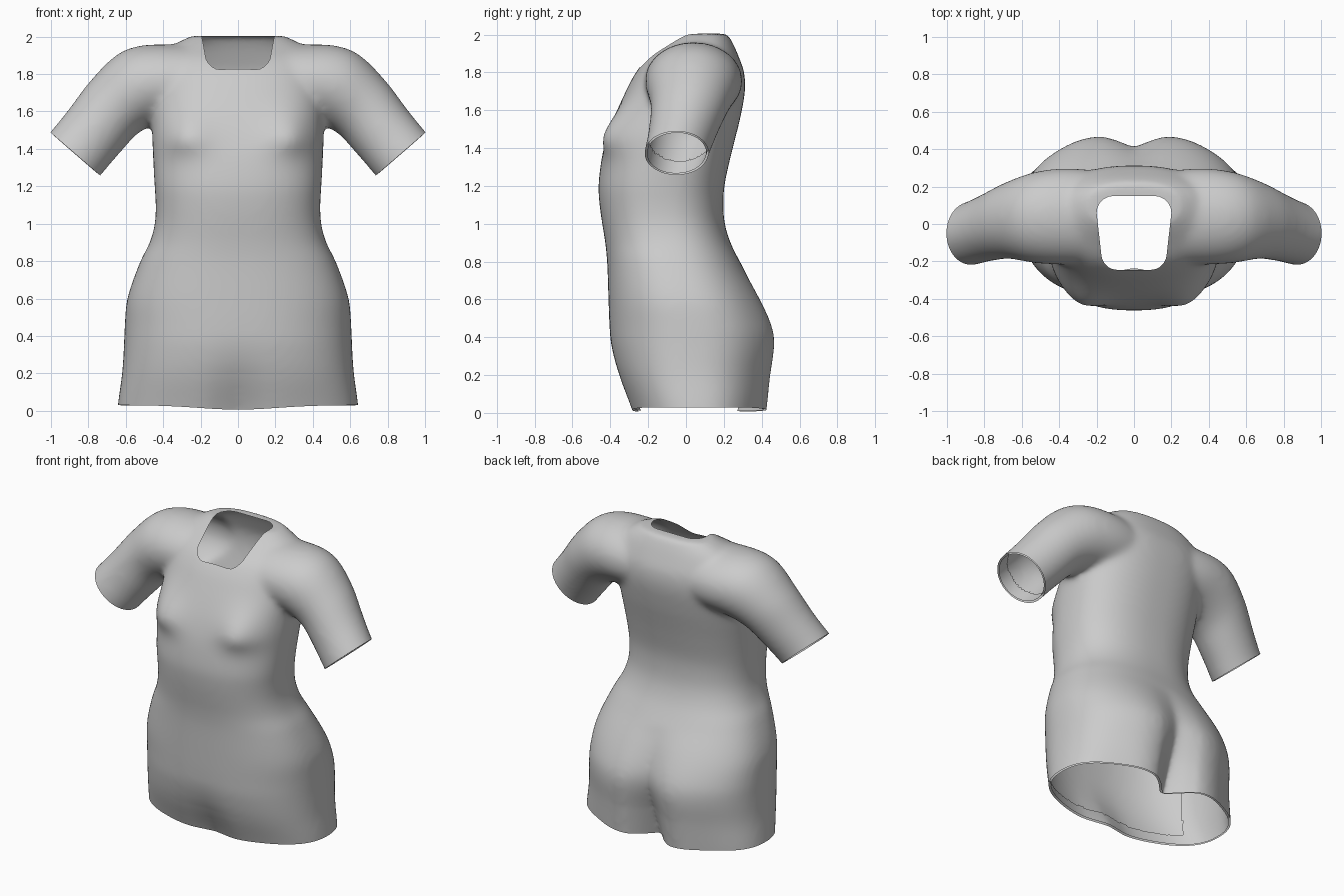
import bpy, bmesh
from math import sin, cos, pi, exp, radians, copysign
from mathutils import Vector

if "Cube" in bpy.data.objects:
    bpy.data.objects.remove(bpy.data.objects["Cube"])

N = 64


def gauss(v, c, s):
    return exp(-((v - c) / s) ** 2)


def resample(rows, steps, knots):
    """Smooth curve through number rows, spaced by the knots."""
    n = len(rows)

    def slope(i):
        a, b = max(0, i - 1), min(n - 1, i + 1)
        return [(q - p) / (knots[b] - knots[a]) for p, q in zip(rows[a], rows[b])]

    out = []
    for i in range(n - 1):
        h = knots[i + 1] - knots[i]
        for s in range(steps):
            t = s / steps
            out.append([(2 * t**3 - 3 * t**2 + 1) * p + (t**3 - 2 * t**2 + t) * h * u
                        + (3 * t**2 - 2 * t**3) * q + (t**3 - t**2) * h * v
                        for p, q, u, v in zip(rows[i], rows[i + 1], slope(i), slope(i + 1))])
    return out + [list(rows[-1])]


def loft(bm, rings):
    """Closed tube through rings of points."""
    vs = [[bm.verts.new(p) for p in r] for r in rings]
    faces = [bm.faces.new(vs[0]), bm.faces.new(vs[-1])]
    for a, b in zip(vs, vs[1:]):
        for i in range(N):
            j = (i + 1) % N
            faces.append(bm.faces.new((a[i], a[j], b[j], b[i])))
    bmesh.ops.recalc_face_normals(bm, faces=faces)


def spow(v, e):
    return copysign(abs(v) ** e, v)


# Torso sections: z, half width, front y, back y
torso = [(-0.10, .65, -.255, .39), (.03, .643, -.30, .41), (.2, .62, -.365, .438),
         (.35, .61, -.398, .465), (.45, .606, -.405, .458), (.6, .592, -.41, .395),
         (.8, .522, -.417, .285), (.9, .472, -.427, .235), (1.0, .445, -.443, .205),
         (1.1, .44, -.457, .197), (1.2, .446, -.463, .203), (1.35, .454, -.445, .235),
         (1.45, .458, -.42, .26), (1.55, .458, -.385, .285), (1.7, .46, -.318, .312),
         (1.8, .455, -.265, .308), (1.88, .43, -.20, .28), (1.95, .355, -.10, .25),
         (2.005, .25, -.02, .22)]


def torso_ring(z, w, f, b):
    pts = []
    yc, d = (f + b) / 2, (b - f) / 2
    for i in range(N):
        a = 2 * pi * i / N
        x = w * spow(cos(a), 2 / 2.4)
        s = spow(sin(a), 2 / 2.4)
        y = yc + d * s
        ax = abs(x)
        if s < 0:   # bust and lower front hollow
            under = .085 if z < 1.46 else .15
            y -= .065 * gauss(ax, .29, .13) * gauss(z, 1.46, under) * min(1, -2 * s)
            y += .06 * gauss(x, 0, .13) * gauss(z, -.05, .25) * -s
        else:       # seat
            low = max(0, min(1, (.75 - z) / .75))
            y -= (.04 + .11 * low) * low ** .6 * gauss(x, 0, .09) * s
            y += .035 * gauss(ax, .26, .15) * low * s
        pts.append((x, y, z))
    return pts


# Sleeve sections: x, y, z, tilt, radius across, radius in y
sleeve = [(.10, .03, 1.74, 0, .20, .24), (.34, .04, 1.755, 6, .205, .258),
          (.52, .035, 1.73, 24, .216, .245), (.66, .02, 1.625, 43, .190, .207),
          (.77, -.015, 1.493, 49, .180, .182), (.87, -.05, 1.373, 49, .178, .17),
          (.95, -.07, 1.28, 49, .178, .17)]


def sleeve_ring(side, x, y, z, tilt, r, ry):
    t = radians(tilt)
    return [(side * (x + r * cos(a) * sin(t)), y + ry * sin(a), z + r * cos(a) * cos(t))
            for a in (2 * pi * i / N for i in range(N))]


bm = bmesh.new()
loft(bm, [torso_ring(*r) for r in resample(torso, 4, [r[0] for r in torso])])
for side in (1, -1):
    loft(bm, [sleeve_ring(side, *r) for r in resample(sleeve, 5, [r[0] for r in sleeve])])
mesh = bpy.data.meshes.new("shirt_dress")
bm.to_mesh(mesh)
bm.free()
shirt = bpy.data.objects.new("shirt_dress", mesh)
bpy.context.collection.objects.link(shirt)
bpy.context.view_layer.objects.active = shirt
shirt.select_set(True)

# Fuse torso and sleeves into one soft surface
m = shirt.modifiers.new("fuse", 'REMESH')
m.mode, m.voxel_size = 'VOXEL', .016
bpy.ops.object.modifier_apply(modifier=m.name)
m = shirt.modifiers.new("soften", 'SMOOTH')
m.factor, m.iterations = .5, 22
bpy.ops.object.modifier_apply(modifier=m.name)

bm = bmesh.new()
bm.from_mesh(mesh)


def cut(test, co, no, clear):
    fs = [f for f in bm.faces if test(f.calc_center_median())]
    geom = fs + list({e for f in fs for e in f.edges}) + list({v for f in fs for v in f.verts})
    bmesh.ops.bisect_plane(bm, geom=geom, plane_co=co, plane_no=no, clear_outer=clear)


# Open the hem and cuffs
cut(lambda c: True, (0, 0, .03), (0, 0, -1), True)
cuff_axis = Vector((.655, 0, -.756))
for s in (1, -1):
    cut(lambda c: c.x * s > .6 and c.z > 1.1, (s * .87, -.05, 1.373),
        (s * cuff_axis.x, 0, cuff_axis.z), True)

# Open the neck with a rounded outline seen from above
neck = []
for cx, cy, r, a0 in ((.11, .06, .09, 0), (-.11, .06, .09, 90),
                      (-.09, -.16, .085, 180), (.09, -.16, .085, 270)):
    for k in range(6):
        a = radians(a0 + 18 * k)
        neck.append(Vector((cx + r * cos(a), cy + r * sin(a), 0)))
sides = []
for p, q in zip(neck, neck[1:] + neck[:1]):
    d = q - p
    sides.append((p, Vector((d.y, -d.x, 0)).normalized()))
near = lambda c: c.z > 1.6 and abs(c.x) < .28 and -.32 < c.y < .25
for p, n in sides:
    cut(near, p, n, False)
hole = [f for f in bm.faces if near(f.calc_center_median()) and
        all((f.calc_center_median() - p).dot(n) < 0 for p, n in sides)]
bmesh.ops.delete(bm, geom=hole, context='FACES')

# Hem dips at the centre
for v in bm.verts:
    if v.co.z < .2:
        v.co.z -= .028 * gauss(v.co.x, 0, .3) * (1 - v.co.z / .2)
bm.normal_update()


def facing(name, test, offset):
    """Inner turned-in band copied from the edge of the shirt."""
    fb = bmesh.new()
    seen = {}
    for f in bm.faces:
        if test(f.calc_center_median()):
            for v in f.verts:
                if v not in seen:
                    seen[v] = fb.verts.new(v.co - v.normal * offset)
            fb.faces.new([seen[v] for v in f.verts])
    me = bpy.data.meshes.new(name)
    fb.to_mesh(me)
    fb.free()
    ob = bpy.data.objects.new(name, me)
    bpy.context.collection.objects.link(ob)
    ob.select_set(True)


cuff = Vector((.87, -.05, 1.373))
facing("hem_facing", lambda c: c.z < .10, .014)
facing("cuff_facing", lambda c: abs(c.x) > .55 and c.z < 1.65 and
       (Vector((abs(c.x), c.y, c.z)) - cuff).dot(cuff_axis) > -.09, .012)
bm.to_mesh(mesh)
bm.free()
bpy.ops.object.shade_smooth_by_angle(angle=radians(50))
